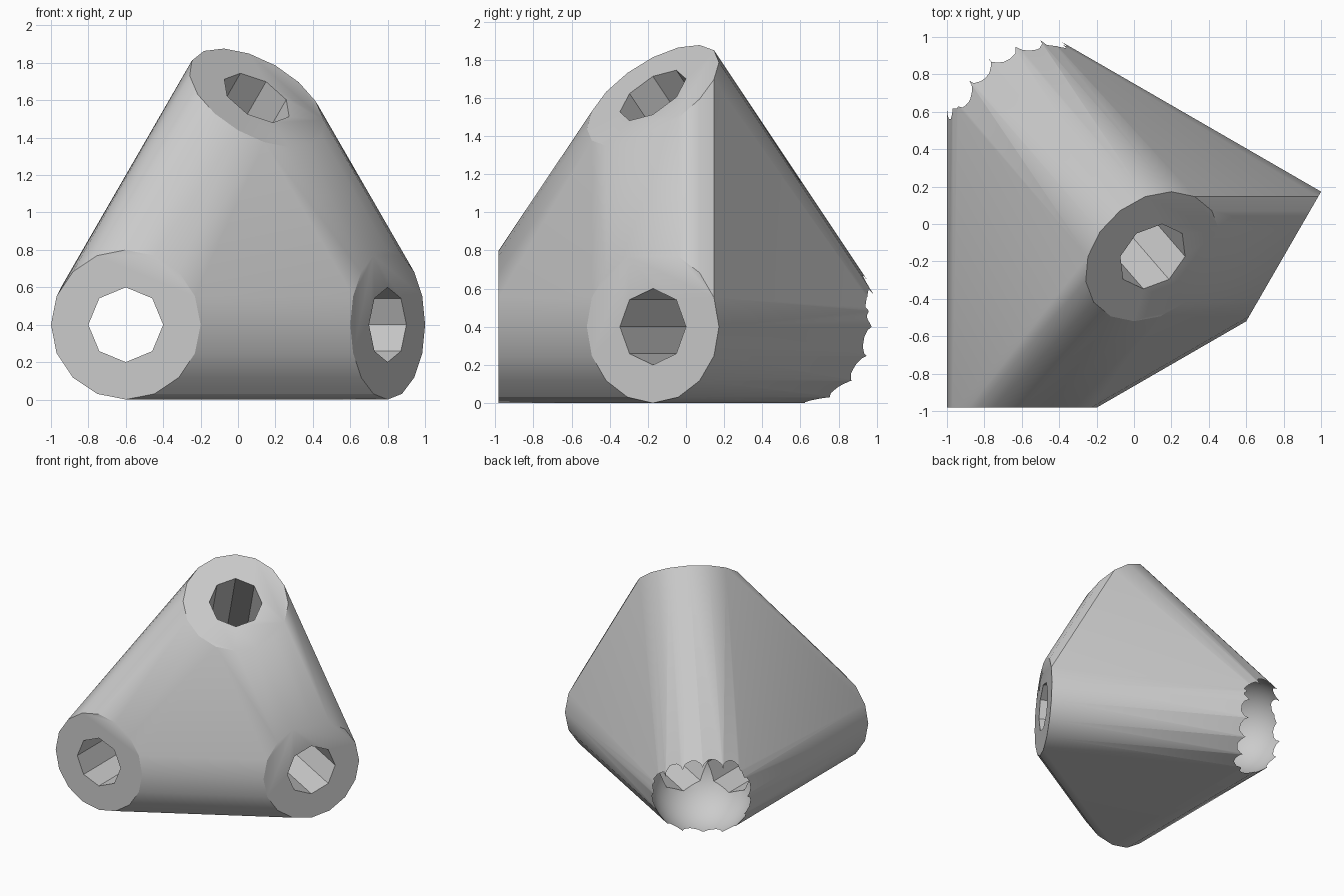
import bpy, bmesh
from math import radians, cos, sin, tau
from mathutils import Matrix, Vector, Euler

cube = bpy.data.objects.get("Cube")
if cube:
    bpy.data.objects.remove(cube, do_unlink=True)

CORNER = Vector((-0.6, 0.635, 0.4))
LENGTH, OUTER, BORE = 1.617, 0.4, 0.2
# Directions of the three sockets leaving the corner
ARMS = [(90, 0, 0), (90, 0, 60), (30, 30, 0)]


def arm_matrix(angles):
    turn = Euler([radians(a) for a in angles]).to_matrix().to_4x4()
    return Matrix.Translation(CORNER) @ turn


def make_object(name, bm):
    mesh = bpy.data.meshes.new(name)
    bmesh.ops.recalc_face_normals(bm, faces=bm.faces)
    bm.to_mesh(mesh)
    bm.free()
    obj = bpy.data.objects.new(name, mesh)
    bpy.context.collection.objects.link(obj)
    return obj


# Body: hull around three sixteen-sided tubes
bm = bmesh.new()
for angles in ARMS:
    m = arm_matrix(angles)
    for z in (0, LENGTH):
        for i in range(16):
            a = tau * i / 16
            bm.verts.new(m @ Vector((OUTER * cos(a), OUTER * sin(a), z)))
hull = bmesh.ops.convex_hull(bm, input=bm.verts[:])
spare = {v for v in hull["geom_interior"] + hull["geom_unused"]
         if isinstance(v, bmesh.types.BMVert)}
bmesh.ops.delete(bm, geom=list(spare), context='VERTS')
bmesh.ops.dissolve_limit(bm, angle_limit=radians(0.1), verts=bm.verts[:], edges=bm.edges[:])
body = make_object("corner_connector", bm)

# Cutters: round pocket at the corner and an octagonal bore in each arm
cutters = []
bm = bmesh.new()
bmesh.ops.create_uvsphere(bm, u_segments=48, v_segments=24, radius=OUTER + 0.001,
                          matrix=Matrix.Translation(CORNER))
cutters.append(make_object("pocket_cutter", bm))
for angles in ARMS:
    bm = bmesh.new()
    depth = LENGTH + 0.1
    bmesh.ops.create_cone(bm, cap_ends=True, segments=8, radius1=BORE, radius2=BORE,
                          depth=depth, matrix=Matrix.Translation((0, 0, depth / 2)))
    # Put a corner of the octagon on the local axis
    offset = min((v.co.to_2d().angle_signed(Vector((1, 0))) for v in bm.verts), key=abs)
    if abs(offset) > 0.01:
        bm.transform(Matrix.Rotation(abs(offset), 4, 'Z'))
    bm.transform(arm_matrix(angles))
    cutters.append(make_object("bore_cutter", bm))

for cutter in cutters:
    cutter.hide_render = True
    mod = body.modifiers.new(cutter.name, 'BOOLEAN')
    mod.operation, mod.solver, mod.object = 'DIFFERENCE', 'EXACT', cutter

# Bake the cuts and drop the cutters
graph = bpy.context.evaluated_depsgraph_get()
baked = bpy.data.meshes.new_from_object(body.evaluated_get(graph))
body.modifiers.clear()
body.data = baked
for cutter in cutters:
    bpy.data.objects.remove(cutter, do_unlink=True)

# Single grey plastic
grey = bpy.data.materials.new("light_grey")
grey.use_nodes = True
grey.diffuse_color = (0.6, 0.6, 0.6, 1)
grey.node_tree.nodes["Principled BSDF"].inputs["Base Color"].default_value = (0.6, 0.6, 0.6, 1)
body.data.materials.clear()
body.data.materials.append(grey)

bpy.ops.object.select_all(action='DESELECT')
body.select_set(True)
bpy.context.view_layer.objects.active = body
bpy.ops.object.shade_smooth_by_angle(angle=radians(30))
